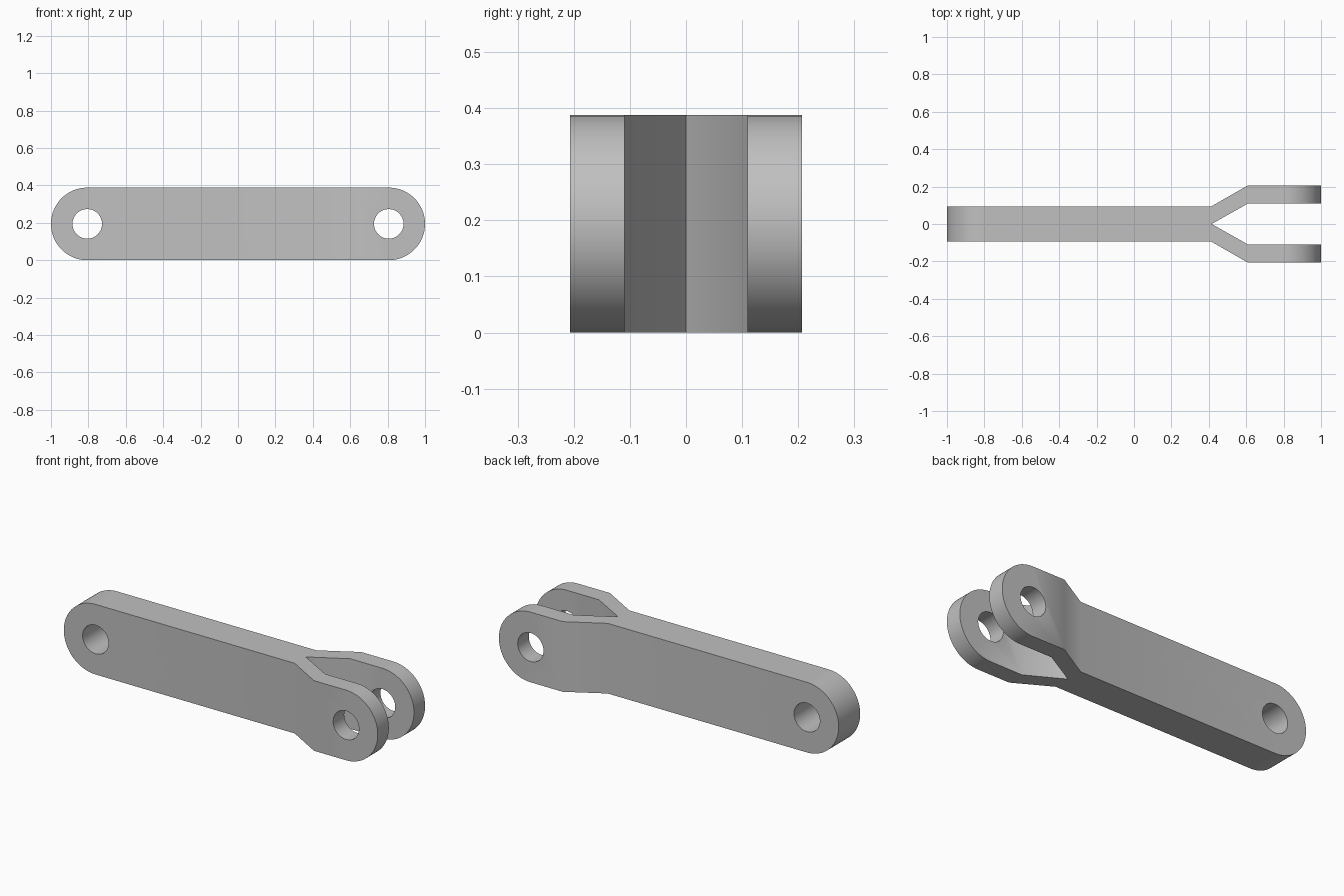
import bpy, bmesh, math

if "Cube" in bpy.data.objects:
    bpy.data.objects.remove(bpy.data.objects["Cube"])

R = 0.194          # end radius, half the height
PIN_X = 0.806      # pin hole centre
HOLE_R = 0.079

grey = bpy.data.materials.new("light grey")
grey.diffuse_color = (0.53, 0.53, 0.53, 1)
grey.use_nodes = True
grey.node_tree.nodes["Principled BSDF"].inputs["Base Color"].default_value = grey.diffuse_color


def prism(name, points, offset):
    """Extrude a closed outline by an offset vector."""
    bm = bmesh.new()
    face = bm.faces.new([bm.verts.new(p) for p in points])
    ext = bmesh.ops.extrude_face_region(bm, geom=[face])
    verts = [v for v in ext["geom"] if isinstance(v, bmesh.types.BMVert)]
    bmesh.ops.translate(bm, verts=verts, vec=offset)
    bmesh.ops.recalc_face_normals(bm, faces=bm.faces)
    me = bpy.data.meshes.new(name)
    bm.to_mesh(me)
    bm.free()
    me.materials.append(grey)
    ob = bpy.data.objects.new(name, me)
    bpy.context.collection.objects.link(ob)
    return ob


def arc(cx, r, a0, a1, n):
    """Points of an arc in the xz plane, in front of the part."""
    return [(cx + r * math.cos(a0 + (a1 - a0) * i / n), -0.5,
             R + r * math.sin(a0 + (a1 - a0) * i / n)) for i in range(n + 1)]


# forked plan outline, mirrored across y, extruded taller than needed
half = [(-1.1, 0.094), (0.413, 0.094), (0.61, 0.207), (1.1, 0.207),
        (1.1, 0.11), (0.61, 0.11)]
plan = half + [(0.415, 0)] + [(x, -y) for x, y in reversed(half)]
link = prism("forked_link", [(x, y, -0.1) for x, y in plan], (0, 0, 0.6))

# rounded side outline trims the link
h = math.pi / 2
stadium = prism("outline_cutter",
                arc(PIN_X, R, -h, h, 40) + arc(-PIN_X, R, h, 3 * h, 40), (0, 1, 0))
cutters = [(stadium, 'INTERSECT')]

# pin holes at both ends
for side, x in (("left", -PIN_X), ("right", PIN_X)):
    hole = prism(side + "_hole_cutter", arc(x, HOLE_R, 0, 4 * h, 48)[:-1], (0, 1, 0))
    cutters.append((hole, 'DIFFERENCE'))

for cutter, op in cutters:
    cutter.hide_render = True
    cutter.hide_set(True)
    mod = link.modifiers.new(cutter.name, 'BOOLEAN')
    mod.operation, mod.object, mod.solver = op, cutter, 'EXACT'

# bake the cuts, then drop the cutters
dg = bpy.context.evaluated_depsgraph_get()
mesh = bpy.data.meshes.new_from_object(link.evaluated_get(dg))
link.modifiers.clear()
link.data = mesh
for cutter, op in cutters:
    bpy.data.objects.remove(cutter)

# smooth curves and bends, sharp rims
bpy.context.view_layer.objects.active = link
link.select_set(True)
bpy.ops.object.shade_smooth_by_angle(angle=math.radians(31))
weighted = link.modifiers.new("even_shading", 'WEIGHTED_NORMAL')
weighted.keep_sharp = True
